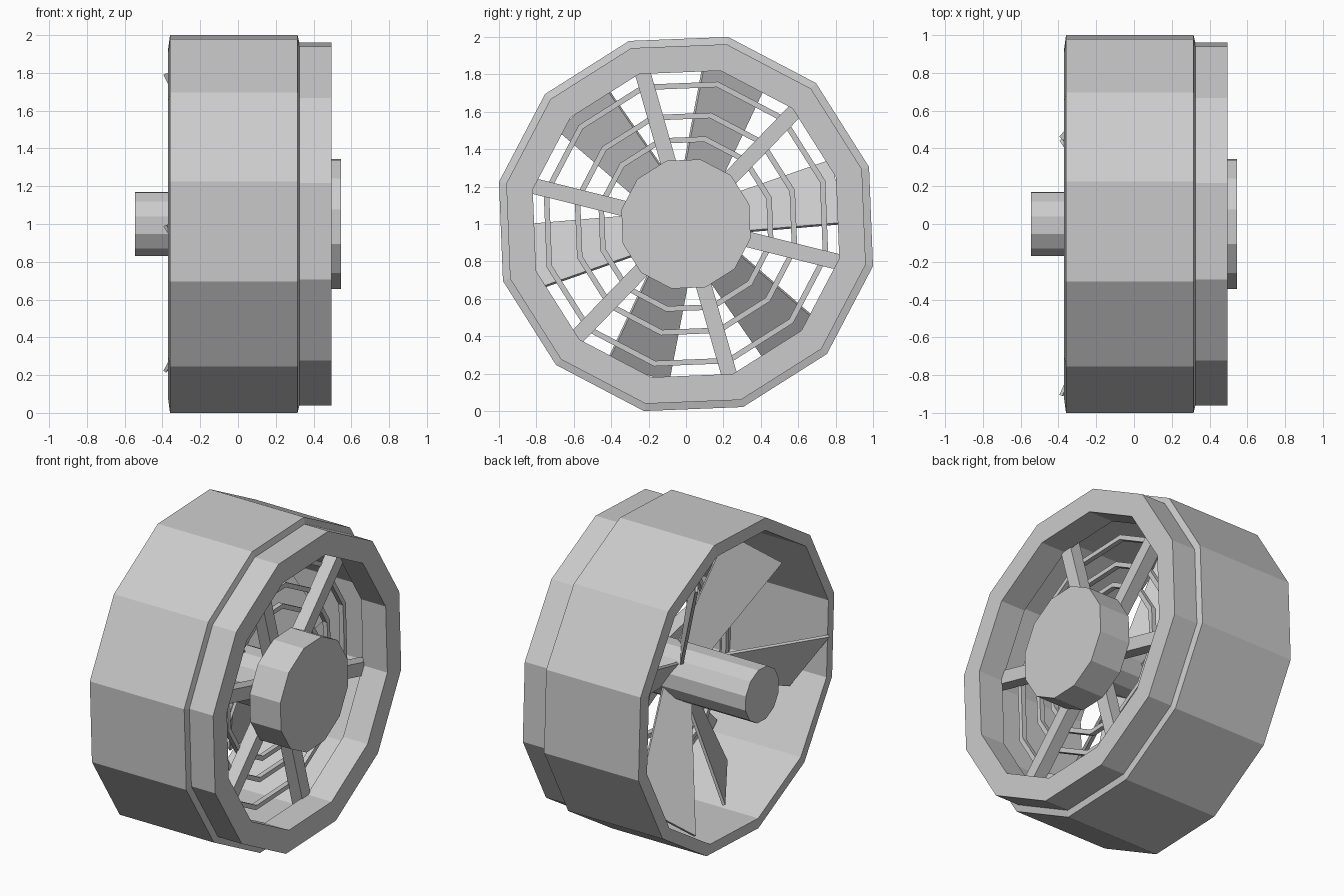
import bpy, bmesh, math
from mathutils import Vector

cube = bpy.data.objects.get("Cube")
if cube:
    bpy.data.objects.remove(cube)

SIDES = 12
TURN = math.radians(17.3)

grey = bpy.data.materials.new("plain grey")
grey.use_nodes = True
colour = (0.6, 0.6, 0.6, 1)
grey.diffuse_color = colour
grey.node_tree.nodes["Principled BSDF"].inputs["Base Color"].default_value = colour


def polar(x, r, a):
    """Point around the fan axis, which runs along x at height 1."""
    return Vector((x, r * math.cos(a), 1 + r * math.sin(a)))


def finish(name, bm):
    bmesh.ops.recalc_face_normals(bm, faces=bm.faces)
    mesh = bpy.data.meshes.new(name)
    bm.to_mesh(mesh)
    bm.free()
    mesh.materials.append(grey)
    obj = bpy.data.objects.new(name, mesh)
    bpy.context.collection.objects.link(obj)
    return obj


def lathe(name, profile, closed):
    """Turn an (x, radius) profile into a twelve-sided ring or capped solid."""
    bm = bmesh.new()
    loops = [[bm.verts.new(polar(x, r, TURN + math.tau * i / SIDES)) for i in range(SIDES)]
             for x, r in profile]
    pairs = list(zip(loops, loops[1:]))
    if closed:
        pairs.append((loops[-1], loops[0]))
    else:
        bm.faces.new(loops[0])
        bm.faces.new(loops[-1])
    for a, b in pairs:
        for i in range(SIDES):
            j = (i + 1) % SIDES
            bm.faces.new((a[i], a[j], b[j], b[i]))
    return finish(name, bm)


def tube(name, x0, x1, inner, outer):
    return lathe(name, [(x0, inner), (x0, outer), (x1, outer), (x1, inner)], True)


def slab(name, lower, upper):
    """Solid between two matching outlines."""
    bm = bmesh.new()
    a = [bm.verts.new(p) for p in lower]
    b = [bm.verts.new(p) for p in upper]
    bm.faces.new(a)
    bm.faces.new(b)
    for i in range(len(a)):
        j = (i + 1) % len(a)
        bm.faces.new((a[i], a[j], b[j], b[i]))
    return finish(name, bm)


# Housing with slightly sloped rims, and the narrower front ring
lathe("housing", [(-0.37, 0.95), (-0.36, 1.025), (0.315, 1.025),
                  (0.325, 0.985), (0.325, 0.95)], True)
tube("front_ring", 0.32, 0.495, 0.84, 0.985)

# Hub cap and drive shaft
lathe("hub_cap", [(0.325, 0.354), (0.545, 0.354)], False)
lathe("shaft", [(-0.545, 0.175), (0.34, 0.175)], False)

# Guard rings
for label, outer in (("inner", 0.48), ("middle", 0.61), ("outer", 0.78)):
    tube(label + "_guard_ring", 0.218, 0.25, outer - 0.03, outer)

# Guard spokes
for k in range(6):
    a = math.radians(46 + 60 * k)
    along = Vector((0, math.cos(a), math.sin(a)))
    side = Vector((0, -math.sin(a), math.cos(a))) * 0.042
    outline = [Vector((0, 0, 1)) + along * r + side * s
               for r, s in ((0.12, -1), (0.92, -1), (0.92, 1), (0.12, 1))]
    slab(f"guard_spoke_{k + 1}", [p + Vector((0.245, 0, 0)) for p in outline],
         [p + Vector((0.328, 0, 0)) for p in outline])

# Tapered blades swept backwards, pitched alternately one way and the other
for k in range(6):
    a = math.radians(72 + 60 * k)
    if k % 2 == 0:
        lean, pitch, tip = -0.36, 0.65, 0.89
    else:
        lean, pitch, tip = -0.18, -0.62, 0.83
    along = Vector((lean, math.cos(a), math.sin(a)))
    across = Vector((pitch, -math.sin(a), math.cos(a)))
    half_thick = along.cross(across).normalized() * 0.009
    centre = Vector((0.05, 0, 1))
    wide = 0.06 + 0.135 * tip
    outline = [centre + along * s + across * t for s, t in
               ((0.1, -0.08), (tip, -wide), (tip, wide), (0.1, 0.08))]
    slab(f"blade_{k + 1}", [p - half_thick for p in outline],
         [p + half_thick for p in outline])
